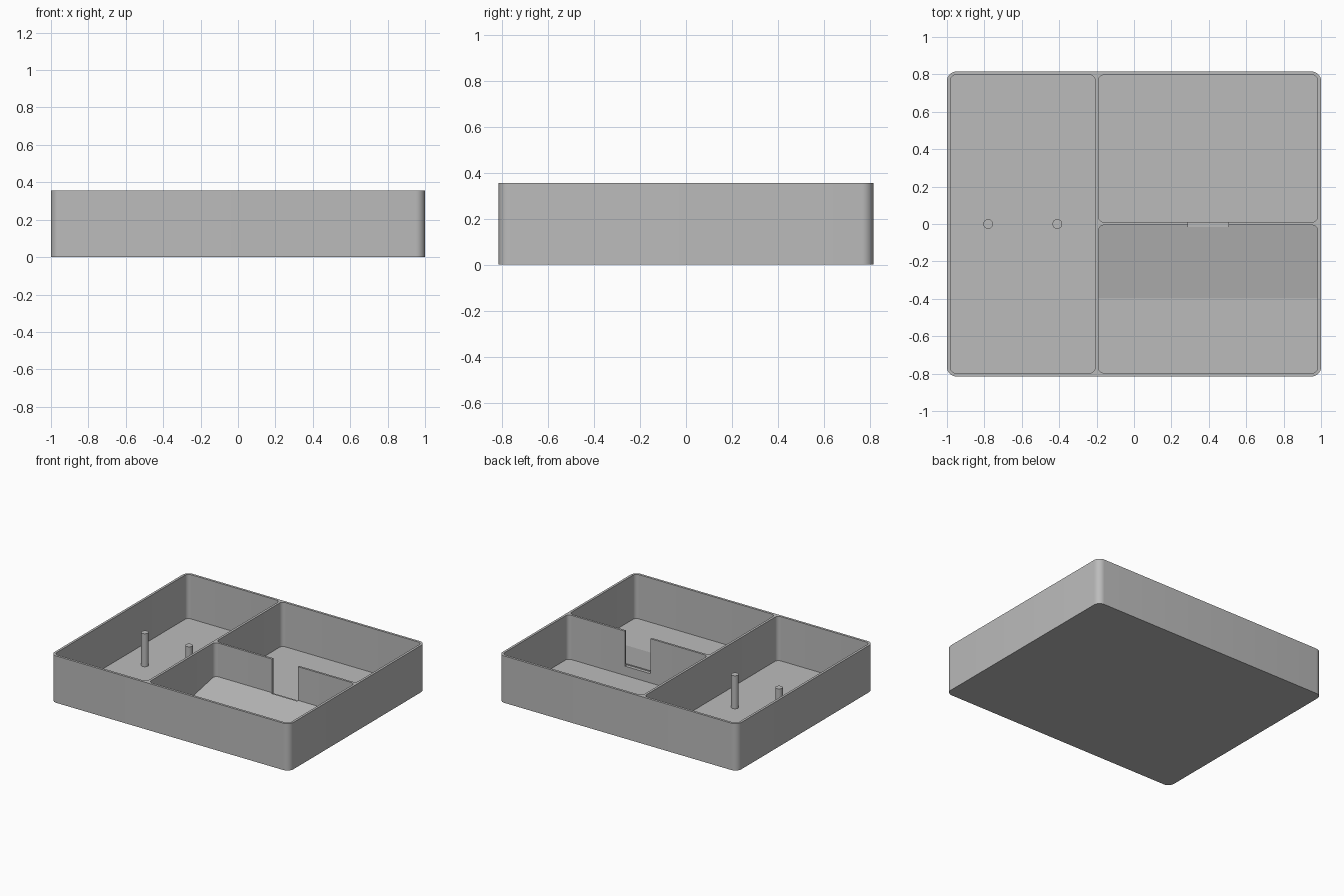
import bpy, bmesh, math

if "Cube" in bpy.data.objects:
    bpy.data.objects.remove(bpy.data.objects["Cube"])

grey = bpy.data.materials.new("matte_grey")
grey.diffuse_color = (0.5, 0.5, 0.5, 1)
grey.use_nodes = True
grey.node_tree.nodes["Principled BSDF"].inputs["Base Color"].default_value = grey.diffuse_color

FLOOR, TOP = 0.02, 0.355


def rounded_rect(x0, x1, y0, y1, r, seg=8):
    """Outline of a rounded rectangle, counter-clockwise."""
    pts = []
    corners = [(x1 - r, y1 - r), (x0 + r, y1 - r), (x0 + r, y0 + r), (x1 - r, y0 + r)]
    for i, (cx, cy) in enumerate(corners):
        for k in range(seg + 1):
            a = math.pi / 2 * (i + k / seg)
            pts.append((cx + r * math.cos(a), cy + r * math.sin(a)))
    return pts


def prism(name, outline, offset):
    """Extrude a planar outline of 3D points by an offset vector."""
    bm = bmesh.new()
    face = bm.faces.new([bm.verts.new(p) for p in outline])
    res = bmesh.ops.extrude_face_region(bm, geom=[face], use_keep_orig=True)
    verts = [g for g in res["geom"] if isinstance(g, bmesh.types.BMVert)]
    bmesh.ops.translate(bm, verts=verts, vec=offset)
    bmesh.ops.recalc_face_normals(bm, faces=bm.faces)
    mesh = bpy.data.meshes.new(name)
    bm.to_mesh(mesh)
    bm.free()
    mesh.materials.append(grey)
    obj = bpy.data.objects.new(name, mesh)
    bpy.context.collection.objects.link(obj)
    return obj


def slab(name, x0, x1, y0, y1, z0, z1, r):
    return prism(name, [(x, y, z0) for x, y in rounded_rect(x0, x1, y0, y1, r)], (0, 0, z1 - z0))


def cut(obj, cutter):
    mod = obj.modifiers.new("cut", 'BOOLEAN')
    mod.operation, mod.solver, mod.object = 'DIFFERENCE', 'EXACT', cutter
    bpy.context.view_layer.objects.active = obj
    bpy.ops.object.modifier_apply(modifier=mod.name)


def smooth(obj):
    obj.data.shade_smooth()
    obj.data.set_sharp_from_angle(angle=math.radians(30))


# Tray shell with three compartments
tray = slab("tray", -1, 1, -0.815, 0.815, 0, TOP, 0.05)
cutters = [slab("pocket_cutter", *p, FLOOR, TOP + 0.1, 0.03) for p in (
    (-0.982, -0.208, -0.797, 0.797),
    (-0.19, 0.982, 0.01, 0.797),
    (-0.19, 0.982, -0.797, -0.006))]
for c in cutters:
    cut(tray, c)

# Sloping floor rising to the cross wall
ramp = prism("ramp", [(-0.197, -0.395, FLOOR), (-0.197, -0.006, 0.1),
                      (-0.197, -0.006, 0.01), (-0.197, -0.395, 0.01)], (1.185, 0, 0))

# Notch through the cross wall, biting into the ramp top
notch = prism("notch_cutter", [(0.29, -0.015, 0.09), (0.505, -0.015, 0.09),
                               (0.505, 0.03, 0.09), (0.29, 0.03, 0.09)], (0, 0, 0.5))
for part in (tray, ramp):
    cut(part, notch)
    smooth(part)
for c in cutters + [notch]:
    bpy.data.objects.remove(c)

# Two upright pegs in the long compartment
for side, x in (("left", -0.78), ("right", -0.41)):
    r = 0.026
    ring = [(x + r * math.cos(math.tau * i / 32), r * math.sin(math.tau * i / 32), 0.01) for i in range(32)]
    smooth(prism(side + "_peg", ring, (0, 0, 0.26)))
